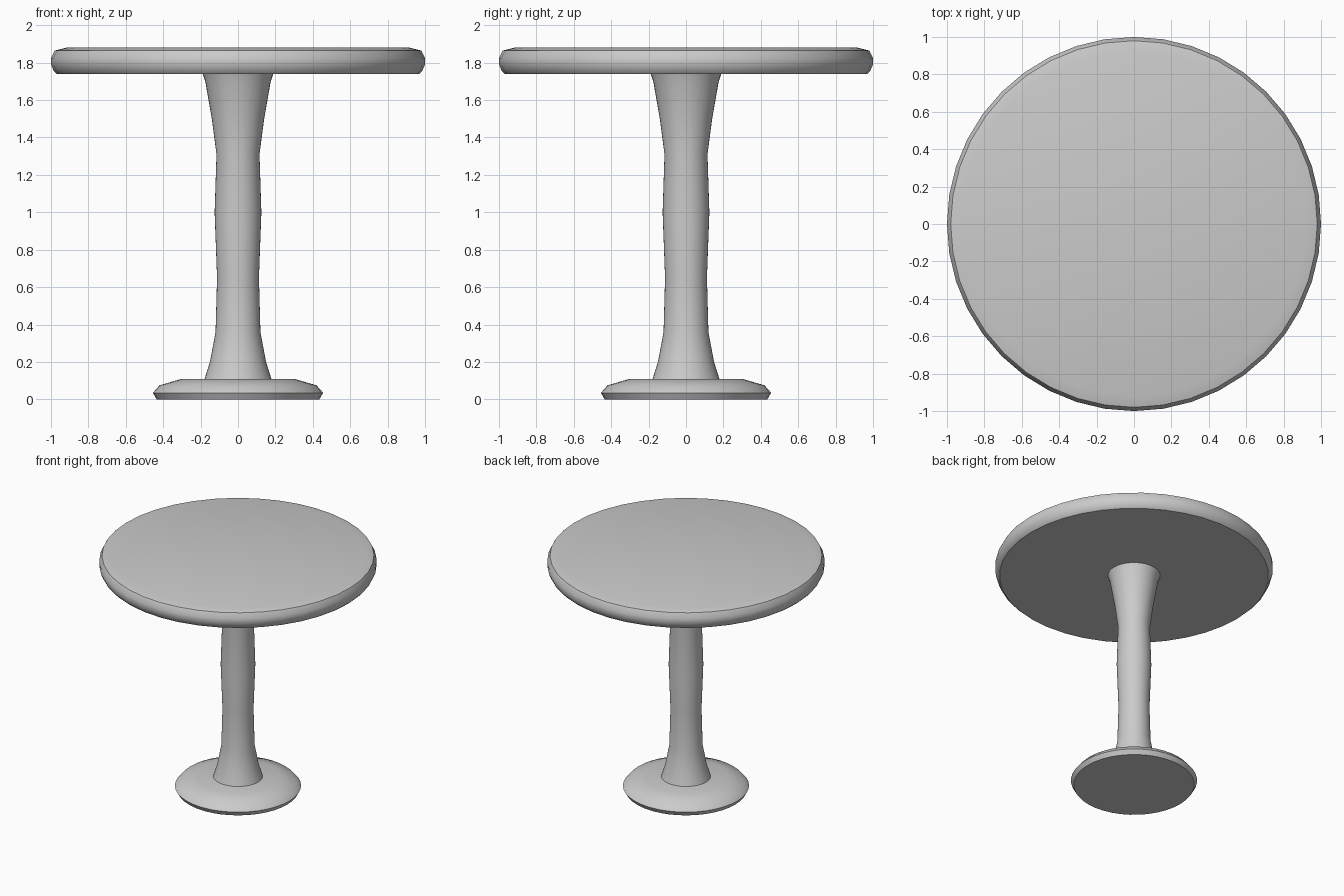
import bpy, bmesh, math

cube = bpy.data.objects.get("Cube")
if cube:
    bpy.data.objects.remove(cube, do_unlink=True)

# Single pale grey finish
grey = bpy.data.materials.new("pale_grey")
grey.use_nodes = True
colour = (0.6, 0.6, 0.6, 1)
grey.diffuse_color = colour
grey.node_tree.nodes["Principled BSDF"].inputs["Base Color"].default_value = colour


def turned(name, profile, sides=40):
    """Lathe a (radius, height) profile around z and cap both ends."""
    bm = bmesh.new()
    rings = []
    for r, z in profile:
        angles = [math.tau * i / sides for i in range(sides)]
        rings.append([bm.verts.new((r * math.cos(a), r * math.sin(a), z)) for a in angles])
    for low, high in zip(rings, rings[1:]):
        for i in range(sides):
            j = (i + 1) % sides
            bm.faces.new((low[i], low[j], high[j], high[i]))
    bm.faces.new(rings[0][::-1])
    bm.faces.new(rings[-1])
    mesh = bpy.data.meshes.new(name)
    bm.to_mesh(mesh)
    bm.free()
    mesh.materials.append(grey)
    obj = bpy.data.objects.new(name, mesh)
    bpy.context.collection.objects.link(obj)
    bpy.ops.object.select_all(action="DESELECT")
    obj.select_set(True)
    bpy.context.view_layer.objects.active = obj
    bpy.ops.object.shade_smooth_by_angle(angle=math.radians(35))
    return obj


# Foot disc with a sloping upper face
turned("base", [(0.435, 0), (0.455, 0.035), (0.42, 0.075), (0.3, 0.11)])

# Waisted column, flared at both ends
turned("pedestal", [(0.18, 0.105), (0.15, 0.2), (0.12, 0.36), (0.112, 0.65),
                    (0.125, 1.0), (0.115, 1.31), (0.14, 1.5), (0.175, 1.7),
                    (0.19, 1.745)])

# Round top with a softened rim
turned("tabletop", [(0.97, 1.74), (0.985, 1.755), (1.0, 1.79), (1.0, 1.825),
                    (0.98, 1.865), (0.92, 1.88)])
